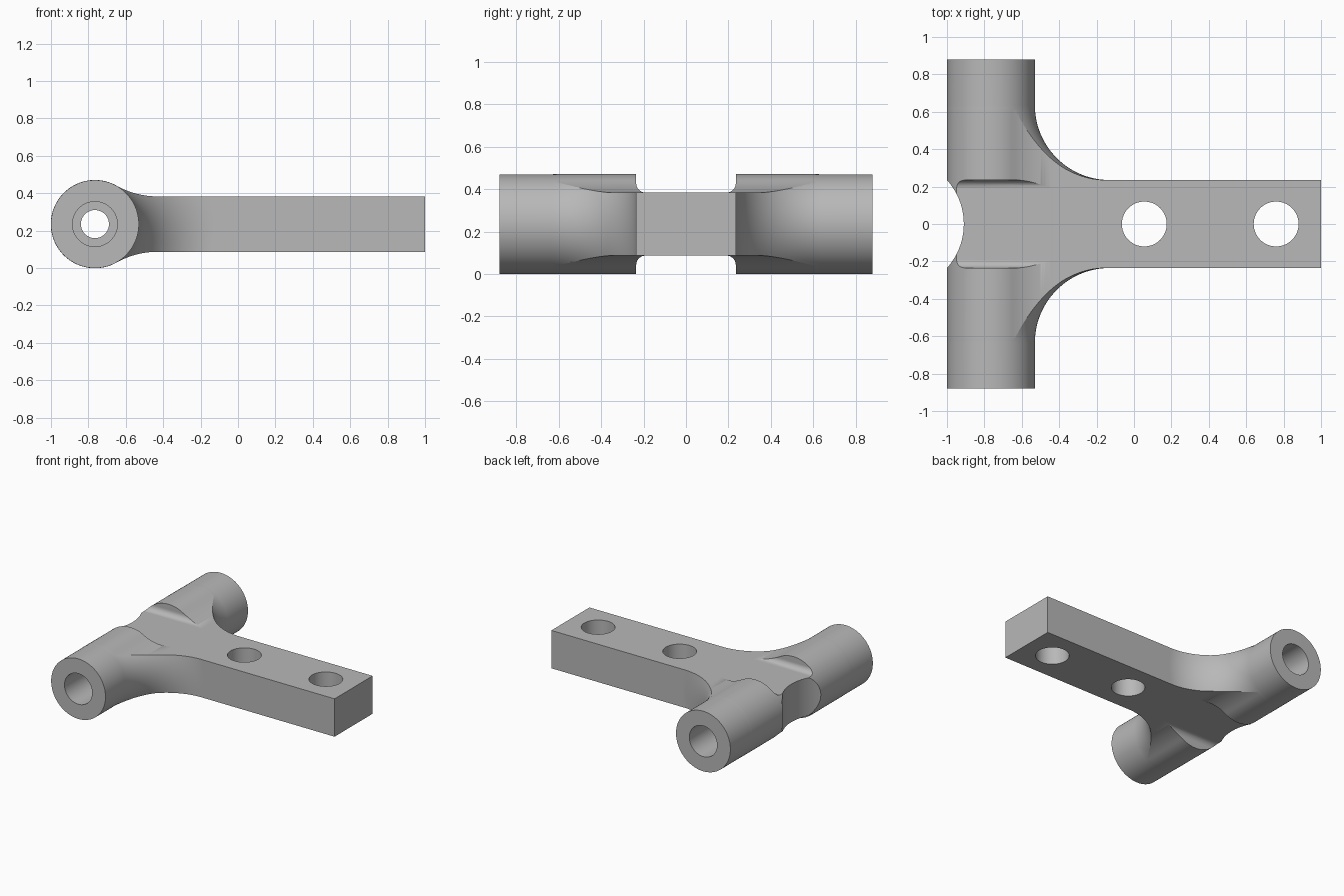
import bpy, bmesh
from math import sin, cos, pi, sqrt, atan2
from mathutils import Matrix

cube = bpy.data.objects.get("Cube")
if cube:
    bpy.data.objects.remove(cube)

AXIS_X, AXIS_Z = -0.765, 0.235      # barrel axis, running along y
BARREL_R, BARREL_END = 0.235, 0.88
ARM_W, ARM_H = 0.235, 0.148         # half width and half height of the arm
SIDE_R, TOP_R = 0.4, 0.45           # blend radii between arm and barrel


def finish(bm, name):
    bmesh.ops.recalc_face_normals(bm, faces=bm.faces)
    mesh = bpy.data.meshes.new(name)
    bm.to_mesh(mesh)
    bm.free()
    obj = bpy.data.objects.new(name, mesh)
    bpy.context.collection.objects.link(obj)
    return obj


def arc(cx, cy, r, a0, a1, n):
    return [(cx + r * cos(a0 + (a1 - a0) * i / n),
             cy + r * sin(a0 + (a1 - a0) * i / n)) for i in range(n + 1)]


def prism(name, points, place, direction):
    bm = bmesh.new()
    face = bm.faces.new([bm.verts.new(place(a, b)) for a, b in points])
    new = bmesh.ops.extrude_face_region(bm, geom=[face])["geom"]
    moved = [v for v in new if isinstance(v, bmesh.types.BMVert)]
    bmesh.ops.translate(bm, verts=moved, vec=direction)
    return finish(bm, name)


def lathe(name, points, segments):
    bm = bmesh.new()
    rings = []
    for i in range(segments):
        t = 2 * pi * i / segments
        rings.append([bm.verts.new((AXIS_X + r * cos(t), y, AXIS_Z + r * sin(t)))
                      for r, y in points])
    n = len(points)
    for i, ring in enumerate(rings):
        nxt = rings[(i + 1) % segments]
        for j in range(n):
            k = (j + 1) % n
            bm.faces.new((ring[j], ring[k], nxt[k], nxt[j]))
    return finish(bm, name)


def upright_cylinder(name, x, r, segments):
    bm = bmesh.new()
    bmesh.ops.create_cone(bm, cap_ends=True, segments=segments, radius1=r, radius2=r,
                          depth=2, matrix=Matrix.Translation((x, 0, AXIS_Z)))
    return finish(bm, name)


def combine(target, tool, operation):
    tool.hide_render = True
    mod = target.modifiers.new("cut", 'BOOLEAN')
    mod.object, mod.operation, mod.solver = tool, operation, 'EXACT'
    bpy.context.view_layer.objects.active = target
    bpy.ops.object.modifier_apply(modifier=mod.name)
    bpy.data.objects.remove(tool)


# Turned body: stepped bore, barrel wall, side blends and arm flanks
half = [(0.075, 0.4), (0.12, 0.4), (0.12, BARREL_END), (BARREL_R, BARREL_END)]
half += arc(BARREL_R + SIDE_R, ARM_W + SIDE_R, SIDE_R, pi, 1.5 * pi, 28)
half.append((2.2, ARM_W))
body = lathe("tee_bracket", half + [(r, -y) for r, y in reversed(half)], 128)

# Side outline: barrel circle blending into the flat arm
outer = BARREL_R + 0.0008
dx = sqrt((outer + TOP_R) ** 2 - (ARM_H + TOP_R) ** 2)
tangent = atan2(ARM_H + TOP_R, dx)
blend = arc(dx, ARM_H + TOP_R, TOP_R, 1.5 * pi, pi + tangent, 16)
upper = [(1 - AXIS_X, ARM_H)] + blend
back = arc(0, 0, outer, tangent, 2 * pi - tangent, 90)[1:-1]
outline = upper + back + [(x, -z) for x, z in reversed(upper)]
side_outline = prism("side_outline", outline,
                     lambda a, b: (AXIS_X + a, -1.2, AXIS_Z + b), (0, 2.4, 0))
combine(body, side_outline, 'INTERSECT')

# Round-cornered slots across the barrel, above and below
FILLET = 0.045
floor = ARM_H + 0.0003
corner = arc(ARM_W - FILLET, floor + FILLET, FILLET, -pi / 2, 0, 10)
slot = corner + [(ARM_W, 0.5)]
slot += [(-y, z) for y, z in reversed(slot)]
for sign in (1, -1):
    cutter = prism("slot_cutter", slot,
                   lambda a, b: (-1.2, a, AXIS_Z + sign * b), (1.2, 0, 0))
    combine(body, cutter, 'DIFFERENCE')

# Scoop in the back of the barrel and the two arm holes
combine(body, upright_cylinder("scoop_cutter", -1.262, 0.352, 128), 'DIFFERENCE')
for x in (0.055, 0.76):
    combine(body, upright_cylinder("hole_cutter", x, 0.12, 64), 'DIFFERENCE')

# Plain grey metal
grey = bpy.data.materials.new("plain_grey")
grey.use_nodes = True
colour = (0.48, 0.48, 0.48, 1)
grey.diffuse_color = colour
grey.node_tree.nodes["Principled BSDF"].inputs["Base Color"].default_value = colour
body.data.materials.clear()
body.data.materials.append(grey)
for poly in body.data.polygons:
    poly.material_index = 0

# Smooth curves, sharp edges
bpy.ops.object.select_all(action='DESELECT')
body.select_set(True)
bpy.context.view_layer.objects.active = body
bpy.ops.object.shade_smooth_by_angle(angle=pi / 7)
weighted = body.modifiers.new("even_shading", 'WEIGHTED_NORMAL')
weighted.keep_sharp = True
